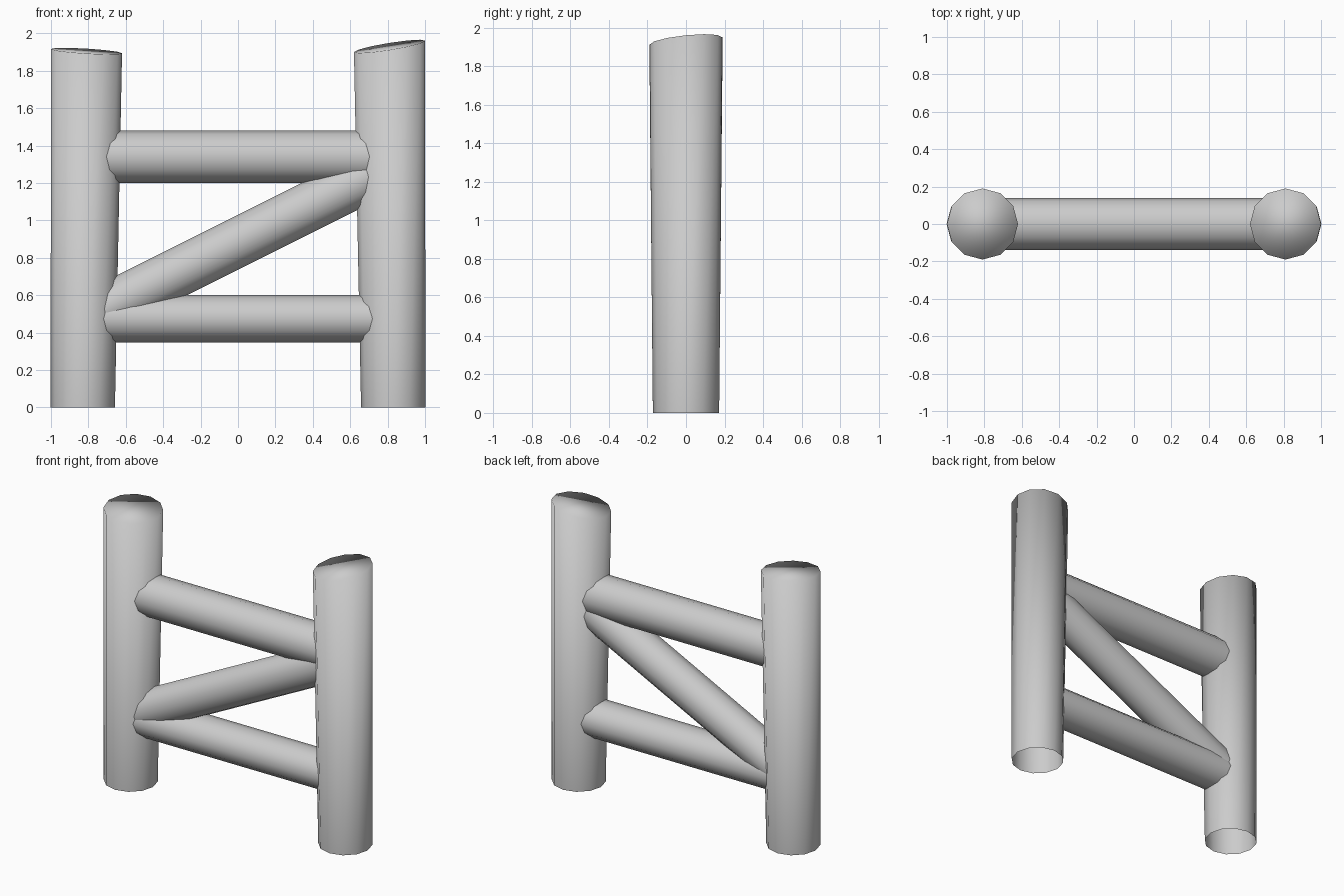
import bpy
import bmesh
from math import cos, sin, tau
from mathutils import Vector

SIDES = 12

old = bpy.data.objects.get("Cube")
if old:
    bpy.data.objects.remove(old, do_unlink=True)

grey = bpy.data.materials.new("plain_grey")
grey.use_nodes = True
colour = (0.6, 0.6, 0.6, 1)
grey.diffuse_color = colour
grey.node_tree.nodes["Principled BSDF"].inputs["Base Color"].default_value = colour


def loft(name, start, end, cap_end=False):
    """Smooth tube between two rings of points."""
    bm = bmesh.new()
    a = [bm.verts.new(p) for p in start]
    b = [bm.verts.new(p) for p in end]
    for i in range(SIDES):
        j = (i + 1) % SIDES
        bm.faces.new((a[i], a[j], b[j], b[i]))
    if cap_end:
        bm.faces.new(b)
    bmesh.ops.recalc_face_normals(bm, faces=bm.faces)
    for f in bm.faces:
        f.smooth = True
    mesh = bpy.data.meshes.new(name)
    bm.to_mesh(mesh)
    bm.free()
    mesh.materials.append(grey)
    obj = bpy.data.objects.new(name, mesh)
    bpy.context.collection.objects.link(obj)
    return obj


def ring(centre, u, v):
    return [centre + u * cos(tau * i / SIDES) + v * sin(tau * i / SIDES)
            for i in range(SIDES)]


def post(name, side, height, slope_x, slope_y):
    """Tapered post, open below, with a sloping sawn top."""
    def level(x, r):
        return ring(Vector((side * x, 0, 0)), Vector((r, 0, 0)), Vector((0, r, 0)))
    top = level(0.81, 0.19)
    for p in top:
        p.z = height + slope_x * (p.x - side * 0.81) + slope_y * p.y
    loft(name, level(0.83, 0.172), top, cap_end=True)


def beam(name, z_right, z_left, depth, thickness):
    """Round beam spanning the two posts."""
    a, b = Vector((-0.8, 0, z_right)), Vector((0.8, 0, z_left))
    across = Vector((0, 1, 0))
    up = (b - a).normalized().cross(across)
    loft(name, ring(a, across * depth, up * thickness),
         ring(b, across * depth, up * thickness))


# Posts
post("right_post", -1, 1.905, -0.06, 0.07)
post("left_post", 1, 1.93, 0.16, 0.10)

# Rails and diagonal brace
beam("top_rail", 1.34, 1.34, 0.14, 0.14)
beam("bottom_rail", 0.475, 0.475, 0.135, 0.127)
beam("diagonal_brace", 0.483, 1.283, 0.132, 0.132)
